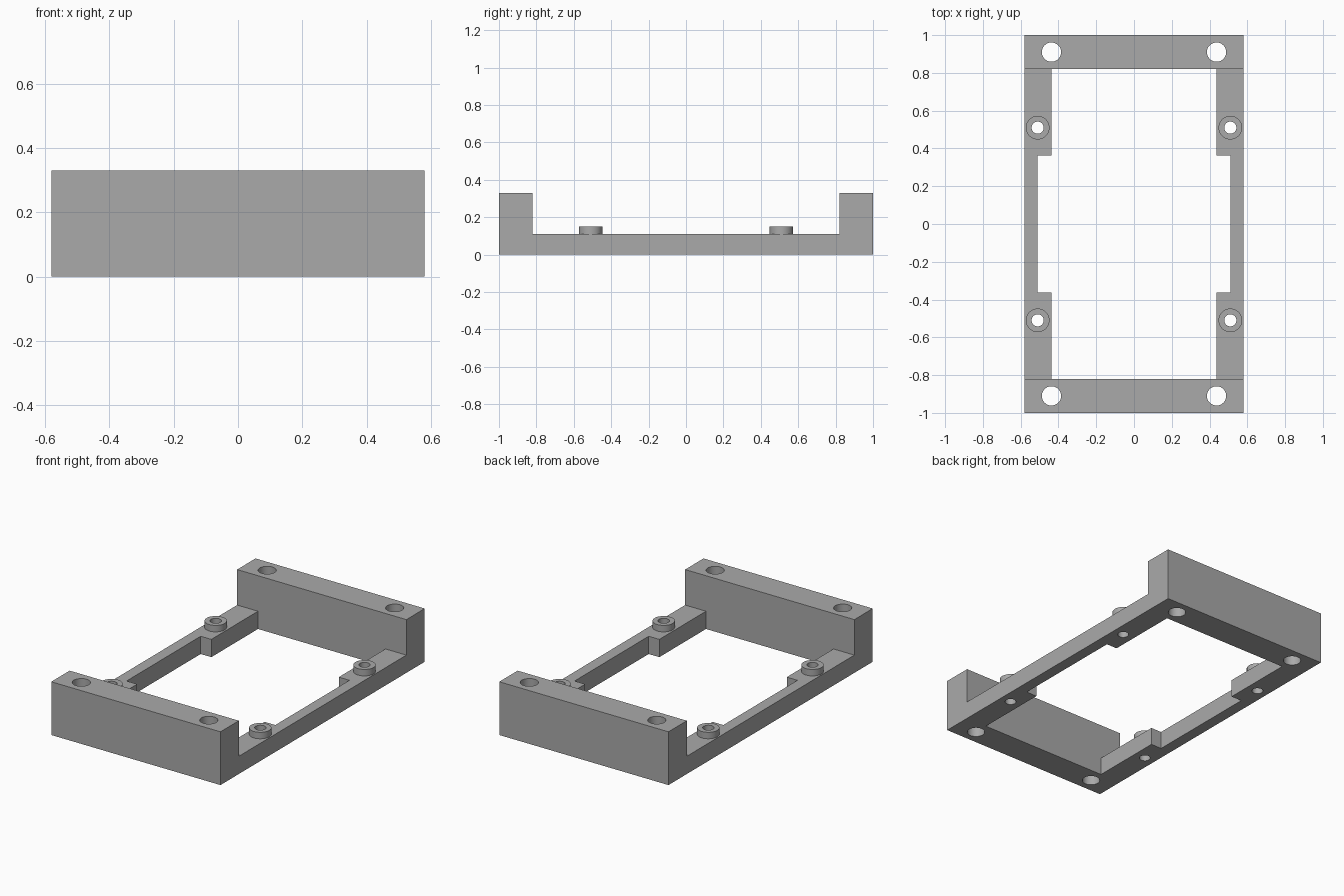
import bpy
import bmesh
from mathutils import Matrix, Vector

cube = bpy.data.objects.get("Cube")
if cube:
    bpy.data.objects.remove(cube, do_unlink=True)

# Overall dimensions
HALF_X, HALF_Y = 0.58, 1.0
END_Y, END_TOP = 0.82, 0.33
RAIL_TOP, BOSS_TOP = 0.11, 0.15
RAIL_IN, NARROW_IN, NOTCH_Y = 0.437, 0.51, 0.363
BOSS = (0.51, 0.51)
BOLT = (0.437, 0.91)

grey = bpy.data.materials.new("plain grey")
grey.use_nodes = True
colour = (0.4, 0.4, 0.4, 1)
grey.diffuse_color = colour
grey.node_tree.nodes["Principled BSDF"].inputs["Base Color"].default_value = colour


def make_object(name, bm):
    bmesh.ops.recalc_face_normals(bm, faces=bm.faces)
    mesh = bpy.data.meshes.new(name)
    bm.to_mesh(mesh)
    bm.free()
    mesh.materials.append(grey)
    obj = bpy.data.objects.new(name, mesh)
    bpy.context.collection.objects.link(obj)
    return obj


def prism(name, points, direction):
    """Extrude a closed outline along a direction."""
    bm = bmesh.new()
    face = bm.faces.new([bm.verts.new(p) for p in points])
    out = bmesh.ops.extrude_face_region(bm, geom=[face], use_keep_orig=True)
    moved = [v for v in out["geom"] if isinstance(v, bmesh.types.BMVert)]
    bmesh.ops.translate(bm, verts=moved, vec=Vector(direction))
    return make_object(name, bm)


def four_cylinders(name, centre, radius, z0, z1):
    """One upright cylinder in each quarter of the plan."""
    bm = bmesh.new()
    for sx in (-1, 1):
        for sy in (-1, 1):
            place = Matrix.Translation((sx * centre[0], sy * centre[1], (z0 + z1) / 2))
            bmesh.ops.create_cone(bm, cap_ends=True, segments=48, radius1=radius,
                                  radius2=radius, depth=z1 - z0, matrix=place)
    return make_object(name, bm)


def combine(body, tool, operation):
    tool.hide_render = True
    mod = body.modifiers.new(operation.lower(), "BOOLEAN")
    mod.operation = operation
    mod.solver = "EXACT"
    mod.object = tool
    bpy.context.view_layer.objects.active = body
    bpy.ops.object.modifier_apply(modifier=mod.name)
    bpy.data.objects.remove(tool, do_unlink=True)


# U-shaped side profile: low rails with a tall block at each end
half = [(HALF_Y, 0), (HALF_Y, END_TOP), (END_Y, END_TOP), (END_Y, RAIL_TOP)]
profile = half + [(-y, z) for y, z in reversed(half)]
frame = prism("mounting_frame", [(-HALF_X, y, z) for y, z in profile], (2 * HALF_X, 0, 0))

# Central opening, wider between the mounting pads
quarter = [(RAIL_IN, END_Y), (RAIL_IN, NOTCH_Y), (NARROW_IN, NOTCH_Y)]
right = quarter + [(x, -y) for x, y in reversed(quarter)]
outline = right + [(-x, -y) for x, y in right]
combine(frame, prism("opening_cutter", [(x, y, -0.1) for x, y in outline], (0, 0, 0.6)),
        "DIFFERENCE")

# Raised round bosses, then their screw holes and the end-block bolt holes
combine(frame, four_cylinders("bosses", BOSS, 0.0625, 0.05, BOSS_TOP), "UNION")
combine(frame, four_cylinders("screw_hole_cutter", BOSS, 0.032, -0.1, 0.5), "DIFFERENCE")
combine(frame, four_cylinders("bolt_hole_cutter", BOLT, 0.051, -0.1, 0.5), "DIFFERENCE")

# Smooth round walls, crisp edges
bpy.ops.object.select_all(action="DESELECT")
frame.select_set(True)
bpy.context.view_layer.objects.active = frame
bpy.ops.object.shade_smooth_by_angle()
